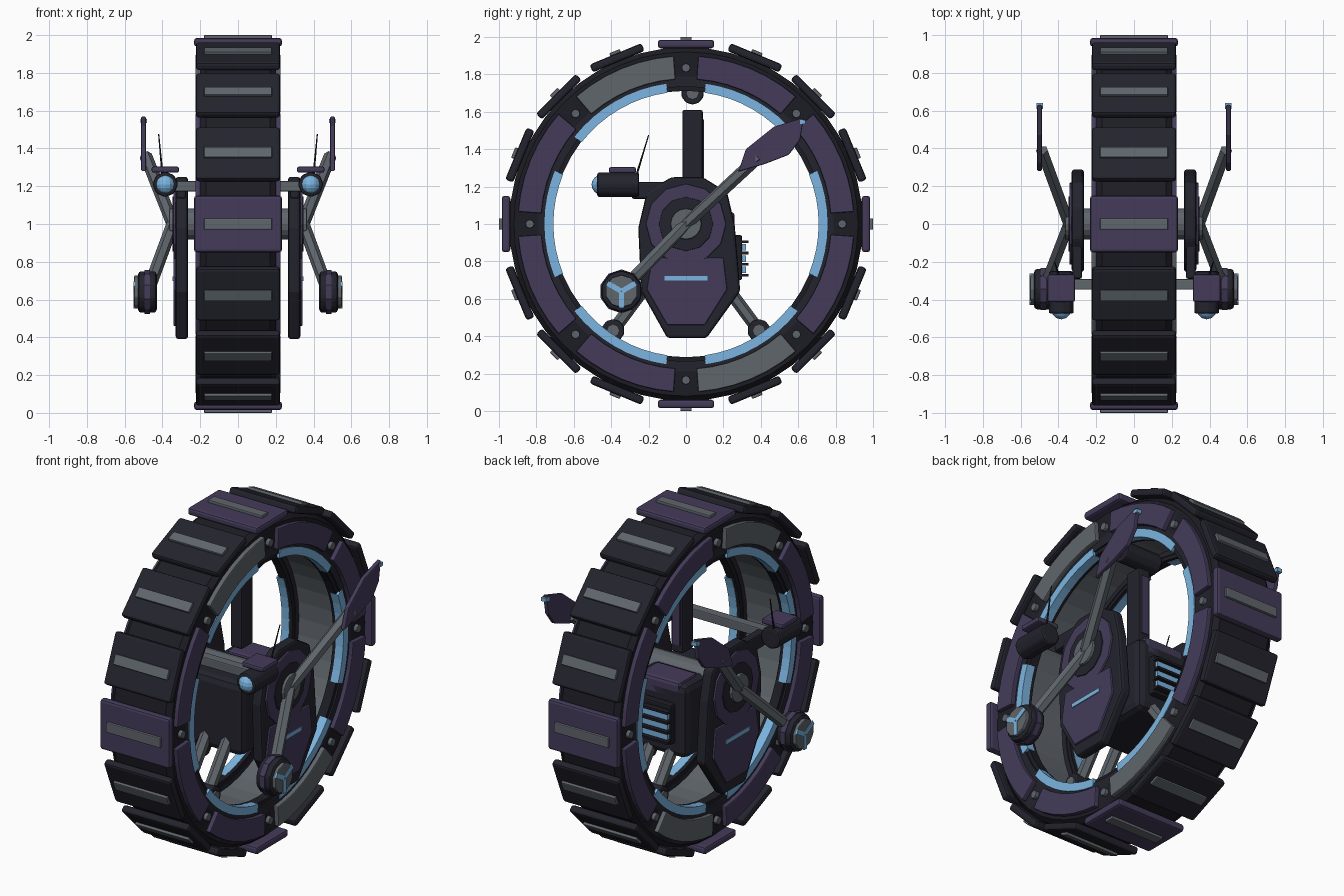
import bpy, bmesh
from math import sin, cos, pi, radians
from mathutils import Vector

if "Cube" in bpy.data.objects:
    bpy.data.objects.remove(bpy.data.objects["Cube"])


def material(name, rgb):
    m = bpy.data.materials.new(name)
    m.use_nodes = True
    m.diffuse_color = (*rgb, 1)
    bsdf = m.node_tree.nodes["Principled BSDF"]
    bsdf.inputs["Base Color"].default_value = (*rgb, 1)
    bsdf.inputs["Roughness"].default_value = 0.7
    return m


DARK = material("dark slate", (0.017, 0.017, 0.027))
BLACK = material("tyre black", (0.012, 0.012, 0.018))
PURPLE = material("muted purple", (0.058, 0.044, 0.102))
GREY = material("steel grey", (0.115, 0.132, 0.15))
BLUE = material("glow blue", (0.2, 0.46, 0.75))


def finish(name, bm, mat, bevel=0.0):
    bmesh.ops.recalc_face_normals(bm, faces=bm.faces)
    me = bpy.data.meshes.new(name)
    bm.to_mesh(me)
    bm.free()
    me.materials.append(mat)
    ob = bpy.data.objects.new(name, me)
    bpy.context.collection.objects.link(ob)
    if bevel:
        b = ob.modifiers.new("bevel", "BEVEL")
        b.width, b.segments, b.limit_method = bevel, 2, "ANGLE"
    return ob


def box(name, loc, size, mat, bevel=0.0, roll=0.0):
    bm = bmesh.new()
    bmesh.ops.create_cube(bm, size=1)
    bmesh.ops.scale(bm, vec=size, verts=bm.verts)
    ob = finish(name, bm, mat, bevel)
    ob.location, ob.rotation_euler = loc, (roll, 0, 0)
    return ob


def prism(name, points, x0, x1, mat, bevel=0.0):
    """Extrude a (y, z) outline between two x values."""
    bm = bmesh.new()
    face = bm.faces.new([bm.verts.new((x0, y, z)) for y, z in points])
    out = bmesh.ops.extrude_face_region(bm, geom=[face])["geom"]
    verts = [v for v in out if isinstance(v, bmesh.types.BMVert)]
    bmesh.ops.translate(bm, vec=(x1 - x0, 0, 0), verts=verts)
    return finish(name, bm, mat, bevel)


def rod(name, a, b, radius, mat, sides=12, bevel=0.0, r2=None):
    a, b = Vector(a), Vector(b)
    bm = bmesh.new()
    bmesh.ops.create_cone(bm, cap_ends=True, segments=sides, radius1=radius,
                          radius2=radius if r2 is None else r2, depth=(b - a).length)
    ob = finish(name, bm, mat, bevel)
    ob.location = (a + b) / 2
    ob.rotation_euler = (b - a).to_track_quat("Z", "Y").to_euler()
    return ob


def lathe(name, profile, mat, start=0, end=360, steps=48, bevel=0.0):
    """Sweep a closed (radius, x) profile about the wheel axle."""
    full = end - start == 360
    bm = bmesh.new()
    rings = []
    for i in range(steps if full else steps + 1):
        a = radians(start + (end - start) * i / steps)
        rings.append([bm.verts.new((x, r * cos(a), 1 + r * sin(a))) for r, x in profile])
    n = len(profile)
    pairs = list(zip(rings, rings[1:])) + ([(rings[-1], rings[0])] if full else [])
    for p, q in pairs:
        for j in range(n):
            k = (j + 1) % n
            bm.faces.new((p[j], p[k], q[k], q[j]))
    if not full:
        bm.faces.new(rings[0])
        bm.faces.new(rings[-1])
    return finish(name, bm, mat, bevel)


def band(r0, r1, x0, x1):
    return [(r0, x0), (r1, x0), (r1, x1), (r0, x1)]


def polar(x, r, deg):
    a = radians(deg)
    return (x, r * cos(a), 1 + r * sin(a))


# Wheel core and inner rim
lathe("tyre", [(0.79, -0.2), (0.92, -0.2), (0.945, -0.17), (0.945, 0.17),
               (0.92, 0.2), (0.79, 0.2)], BLACK)
lathe("inner_rim", band(0.765, 0.8, -0.15, 0.15), GREY)

# Treads with grip bars
for i in range(16):
    deg = i * 22.5
    main = i % 4 == 0
    box("tread", polar(0, 0.962, deg), (0.465 if main else 0.445, 0.045, 0.3),
        PURPLE if main else DARK, 0.014, radians(deg))
    box("grip_bar", polar(0, 0.987, deg), (0.36, 0.026, 0.06), GREY, 0.005, radians(deg))

# Side rims, armour panels, bolts and light strips
for s in (1, -1):
    lathe("side_rim", band(0.735, 0.92, s * 0.13, s * 0.2), DARK)
    lathe("rim_lip", band(0.712, 0.74, s * 0.135, s * 0.19), BLACK)
    for i in range(8):
        mid = 22.5 + 45 * i
        lathe("side_panel", band(0.775, 0.9, s * 0.19, s * 0.226),
              GREY if i in (2, 6) else PURPLE, mid - 18.3, mid + 18.3, 6, 0.006)
        rod("rim_bolt", polar(s * 0.19, 0.835, 45 * i), polar(s * 0.222, 0.835, 45 * i),
            0.024, GREY, 8, 0.004)
    for i in range(6):
        lathe("light_strip", band(0.709, 0.757, s * 0.155, s * 0.206), BLUE,
              60 * i - 22, 60 * i + 22, 8)

# Central body, axle and rear radiator
box("body", (0, 0.02, 0.83), (0.36, 0.48, 0.44), DARK, 0.04)
box("rear_cover", (0, 0.17, 1.01), (0.27, 0.18, 0.11), PURPLE, 0.02)
box("radiator", (0, 0.27, 0.82), (0.22, 0.06, 0.24), BLACK, 0.01)
for i in range(3):
    box("radiator_light", (0, 0.3, 0.755 + 0.06 * i), (0.2, 0.04, 0.035), BLUE)
for i in range(4):
    box("radiator_fin", (0, 0.305, 0.725 + 0.06 * i), (0.22, 0.06, 0.014), BLACK)
rod("axle", (-0.365, 0, 1), (0.365, 0, 1), 0.083, GREY, 16, 0.006)

# Column, guide rollers and lower struts
box("column", (0, 0.035, 1.38), (0.08, 0.11, 0.46), DARK, 0.012)
box("column_plate", (0, 0.092, 1.38), (0.05, 0.008, 0.36), PURPLE)
for y, z in ((0.035, 1.7), (-0.39, 0.43), (0.39, 0.43)):
    rod("guide_roller", (-0.12, y, z), (0.12, y, z), 0.062, DARK, 10, 0.008)
    rod("roller_pin", (-0.13, y, z), (0.13, y, z), 0.035, GREY, 8)
for s in (1, -1):
    for x in (0.07, -0.07):
        rod("lower_strut", (x, s * 0.13, 0.78), (x, s * 0.39, 0.43), 0.034, GREY, 6)

COWL = [(-0.1, 0.39), (0.11, 0.39), (0.29, 0.64), (0.26, 1.0), (0.22, 1.17),
        (0.09, 1.25), (-0.08, 1.25), (-0.21, 1.17), (-0.255, 0.98), (-0.24, 0.64)]
LOWER_PANEL = [(-0.1, 0.46), (0.1, 0.46), (0.22, 0.65), (0.2, 0.82),
               (-0.18, 0.82), (-0.21, 0.65)]
FIN = [(0.28, 1.28), (0.32, 1.4), (0.47, 1.52), (0.63, 1.57), (0.61, 1.45),
       (0.55, 1.37), (0.42, 1.32)]

for s in (1, -1):
    # Side cowl with hub rings
    prism("cowl", COWL, s * 0.265, s * 0.33, DARK, 0.015)
    prism("cowl_panel", LOWER_PANEL, s * 0.32, s * 0.342, PURPLE, 0.006)
    box("cowl_light", (s * 0.343, 0, 0.71), (0.008, 0.23, 0.025), BLUE)
    rod("hub_ring", (s * 0.3, 0, 1), (s * 0.342, 0, 1), 0.215, PURPLE, 12, 0.006)
    rod("hub_disc", (s * 0.3, 0, 1), (s * 0.348, 0, 1), 0.145, DARK, 12, 0.004)

    # Rear fin on its arm
    rod("fin_arm", (s * 0.345, 0, 1), (s * 0.488, 0.39, 1.36), 0.034, GREY, 6)
    prism("fin", FIN, s * 0.487, s * 0.513, PURPLE, 0.006)
    box("fin_light", (s * 0.5, 0.625, 1.545), (0.034, 0.03, 0.022), BLUE)

    # Thruster on its arm
    c = (-0.345, 0.64)
    rod("thruster_arm", (s * 0.345, 0, 1), (s * 0.46, -0.3, 0.69), 0.034, GREY, 6)
    rod("thruster", (s * 0.43, *c), (s * 0.53, *c), 0.113, DARK, 10, 0.02)
    rod("thruster_band", (s * 0.465, *c), (s * 0.495, *c), 0.117, PURPLE, 10)
    rod("thruster_cap", (s * 0.52, *c), (s * 0.55, *c), 0.088, GREY, 10, 0.006)
    for deg in (30, 150, 270):
        a = radians(deg)
        box("thruster_light", (s * 0.55, c[0] + 0.046 * cos(a), c[1] + 0.046 * sin(a)),
            (0.009, 0.085, 0.028), BLUE, 0, a)

    # Lamp pod, bracket and aerial
    rod("lamp_pod", (s * 0.385, -0.25, 1.21), (s * 0.385, -0.475, 1.21), 0.068, DARK, 8, 0.012)
    bm = bmesh.new()
    bmesh.ops.create_uvsphere(bm, u_segments=12, v_segments=8, radius=0.053)
    finish("lamp", bm, BLUE).location = (s * 0.385, -0.452, 1.21)
    box("lamp_cap", (s * 0.385, -0.34, 1.288), (0.145, 0.145, 0.032), PURPLE, 0.01)
    box("lamp_bracket", (s * 0.3, -0.2, 1.18), (0.05, 0.18, 0.09), DARK, 0.01)
    rod("aerial", (s * 0.4, -0.265, 1.26), (s * 0.42, -0.2, 1.475), 0.006, DARK, 6, 0, 0.003)

# Cross bar joining the lamp pods
box("cross_bar", (0, -0.32, 1.2), (0.7, 0.055, 0.055), GREY, 0.006)
